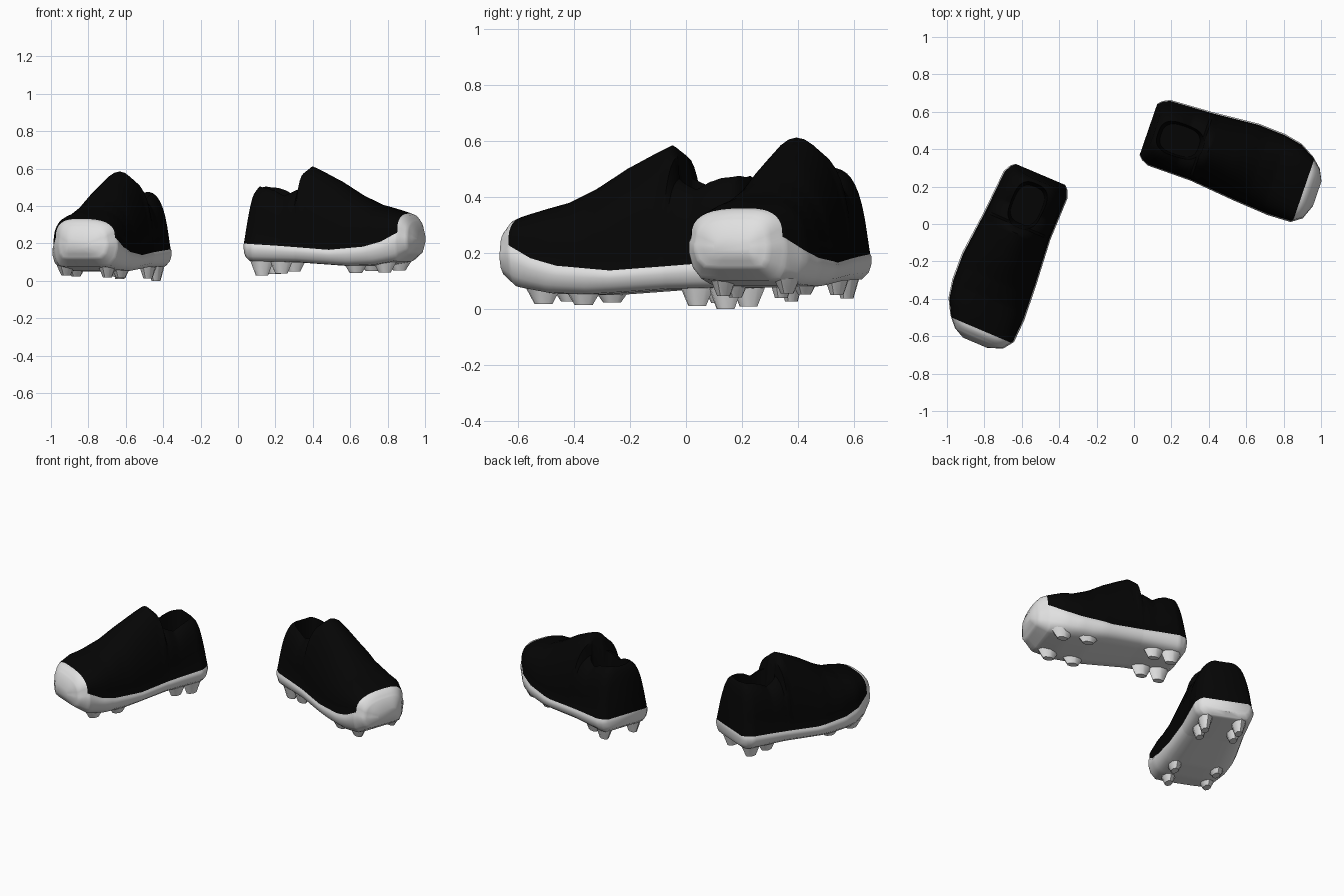
import bpy, bmesh, math
from mathutils import Matrix

cube = bpy.data.objects.get("Cube")
if cube:
    bpy.data.objects.remove(cube)


def material(name, value):
    m = bpy.data.materials.new(name)
    m.use_nodes = True
    colour = (value, value, value, 1)
    m.diffuse_color = colour
    m.node_tree.nodes["Principled BSDF"].inputs["Base Color"].default_value = colour
    return m


BLACK = material("black_knit", 0.0015)
WHITE = material("white_rubber", 0.75)

# Shoe curves along the length, heel to toe
OUTER = [(0, .145), (.02, .168), (.06, .188), (.3, .2), (.55, .222), (.7, .215),
         (.8, .195), (.88, .15), (.935, .1), (.965, .04)]
INNER = [(0, .145), (.02, .165), (.06, .183), (.3, .185), (.55, .21), (.75, .225),
         (.88, .22), (.935, .18), (.965, .1)]
TOP = [(0, .45), (.03, .478), (.1, .48), (.15, .467), (.21, .437), (.29, .47),
       (.303, .55), (.34, .585), (.4, .558), (.5, .507), (.62, .432), (.72, .382),
       (.85, .345), (.91, .325), (.94, .29), (.965, .23)]
WELT = [(0, .172), (.2, .16), (.5, .138), (.7, .155), (.8, .182), (.89, .23), (.965, .2)]
BASE = [(0, .1), (.03, .075), (.3, .07), (.6, .05), (.75, .055), (.87, .075),
        (.935, .12), (.965, .17)]
ROUND = [(0, .5), (.28, .6), (.34, 1.05), (.6, 1), (.8, .7), (.965, .75)]
TOE_CAP = .89
ARCH = 9        # steps from the welt to the ridge
SOLE_STEPS = 5  # steps from the keel to the welt


def curve(points, u):
    for (a, p), (b, q) in zip(points, points[1:]):
        if u <= b:
            return p + (q - p) * (u - a) / (b - a)
    return points[-1][1]


def half_section(u, width):
    """Points from the keel to the welt, then from the welt to the ridge."""
    base, welt, top = (curve(c, u) for c in (BASE, WELT, TOP))
    e = curve(ROUND, u)
    lean = .035 * max(0, 1 - u / .2)
    taper = .25 * max(0, 1 - u / .35)
    upper = []
    for i in range(ARCH):
        a = math.pi / 2 * i / ARCH
        t = math.sin(a) ** e
        y = .97 * width * math.cos(a) ** e * (1 - taper * t)
        upper.append((u + lean * t, y, welt + (top - welt) * t))
    h = welt - base
    sole = [(u, width * f, base + h * g)
            for f, g in ((.5, 0), (.8, .04), (.94, .3), (1, .65), (1, .9))]
    return sole, upper, (u + lean, 0, top), (u, 0, base)


def flip(points, side):
    return [(x, y * side, z) for x, y, z in points]


def ring(u, side):
    sole_o, up_o, ridge, keel = half_section(u, curve(OUTER, u))
    sole_i, up_i, _, _ = half_section(u, curve(INNER, u))
    left = flip(sole_o + up_o, side)
    right = flip(sole_i + up_i, -side)
    return [keel] + left + [ridge] + right[::-1]


def finish(bm, name, mats):
    bmesh.ops.recalc_face_normals(bm, faces=bm.faces)
    mesh = bpy.data.meshes.new(name)
    bm.to_mesh(mesh)
    bm.free()
    for m in mats:
        mesh.materials.append(m)
    obj = bpy.data.objects.new(name, mesh)
    bpy.context.collection.objects.link(obj)
    return obj


def activate(obj):
    bpy.ops.object.select_all(action='DESELECT')
    obj.select_set(True)
    bpy.context.view_layer.objects.active = obj


def opening_cutter():
    """Rounded oblong well, wider towards the collar."""
    bm = bmesh.new()
    bmesh.ops.create_cone(bm, cap_ends=True, segments=32, radius1=.8, radius2=1.1, depth=1)
    for v in bm.verts:
        r = math.hypot(v.co.x, v.co.y)
        for k in (0, 1):
            v.co[k] = math.copysign(abs(v.co[k] / r) ** .7 * r, v.co[k])
    bm.transform(Matrix.Translation((.178, 0, .5)) @ Matrix.Diagonal((.132, .098, .5, 1)))
    cutter = finish(bm, "opening_cutter", (BLACK,))
    cutter.hide_render = True
    return cutter


def shoe_body(name, side):
    stations = {round(i * .025, 3) for i in range(39)} | {TOE_CAP}
    for c in (OUTER, TOP, BASE):
        stations |= {p[0] for p in c}
    stations = sorted(stations)
    bm = bmesh.new()
    rings = [[bm.verts.new(p) for p in ring(u, side)] for u in stations]
    n = len(rings[0])
    for u, a, b in zip(stations, rings, rings[1:]):
        for i in range(n):
            j = (i + 1) % n
            f = bm.faces.new((a[i], a[j], b[j], b[i]))
            low = i <= SOLE_STEPS or i >= n - SOLE_STEPS - 1
            f.material_index = int(low or u >= TOE_CAP)
    # Heel wall: strips joining the two sides, white below the welt
    q = rings[0]
    bm.faces.new((q[0], q[1], q[2], q[-2], q[-1])).material_index = 1
    for i in range(2, n // 2 - 1):
        f = bm.faces.new((q[i], q[i + 1], q[n - i - 1], q[n - i]))
        f.material_index = int(i <= SOLE_STEPS)
    bm.faces.new(q[n // 2 - 1:n // 2 + 2])
    bm.faces.new(rings[-1]).material_index = 1
    body = finish(bm, name, (BLACK, WHITE))

    # Foot opening
    cutter = opening_cutter()
    mod = body.modifiers.new("opening", 'BOOLEAN')
    mod.operation = 'DIFFERENCE'
    mod.solver = 'EXACT'
    mod.object = cutter
    activate(body)
    bpy.ops.object.modifier_apply(modifier=mod.name)
    bpy.data.objects.remove(cutter)
    activate(body)
    bpy.ops.object.shade_smooth_by_angle(angle=math.radians(50))
    return body


def studs(name, side):
    """Broad tapered blades: two pairs at the heel, two pairs at the ball."""
    bm = bmesh.new()
    rows = ((.09, .105, 0), (.2, .105, .012), (.63, .13, .014), (.79, .12, .018))
    for u, v, tip in rows:
        for s in (-1, 1):
            low = tip + (.01 if s > 0 else 0)
            top = curve(BASE, u) + .02
            place = Matrix.Translation((u, v * s * side, (top + low) / 2))
            bmesh.ops.create_cone(bm, cap_ends=True, segments=8, radius1=.03, radius2=.062,
                                  depth=top - low, matrix=place @ Matrix.Diagonal((1.15, .75, 1, 1)))
    obj = finish(bm, name, (WHITE,))
    activate(obj)
    bpy.ops.object.shade_smooth_by_angle(angle=math.radians(50))
    return obj


# The pair, turned apart
for label, side, place, heading in (("right", -1, (-.5, .265, 0), -113),
                                    ("left", 1, (.077, .505, .028), -19)):
    for part in (shoe_body(label + "_shoe", side), studs(label + "_studs", side)):
        part.location = place
        part.rotation_euler.z = math.radians(heading)
